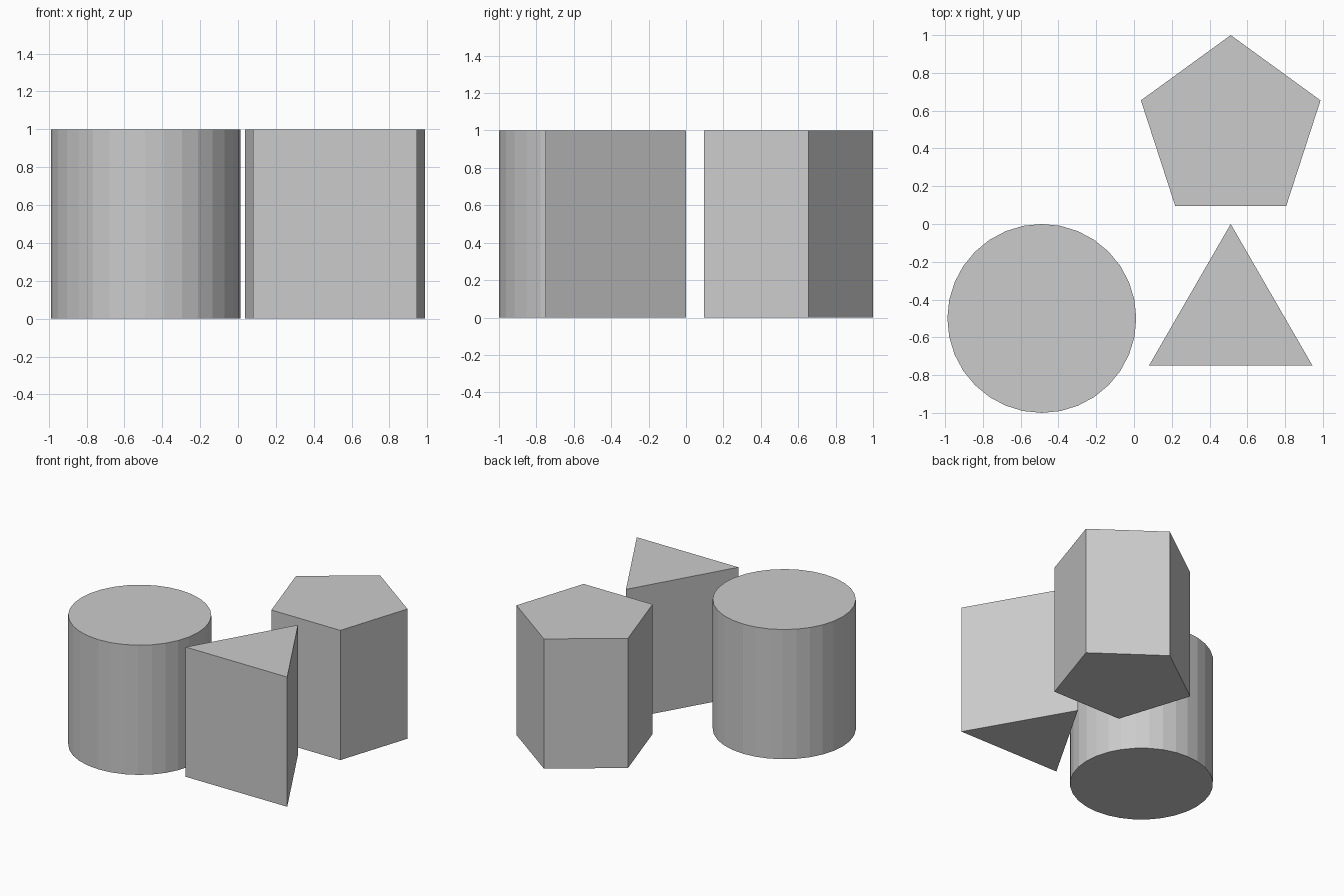
import bpy

if "Cube" in bpy.data.objects:
    bpy.data.objects.remove(bpy.data.objects["Cube"])


def prism(name, sides, x, y):
    """Upright regular prism, one corner pointing to +y, standing on z = 0."""
    bpy.ops.mesh.primitive_cylinder_add(
        vertices=sides, radius=0.5, depth=1.0, location=(x, y, 0.5))
    bpy.context.object.name = name


# Round column, front left
prism("cylinder", 32, -0.488, -0.5)
# Three-sided column, front right
prism("triangular_prism", 3, 0.512, -0.5)
# Five-sided column, back right
prism("pentagonal_prism", 5, 0.512, 0.5)
